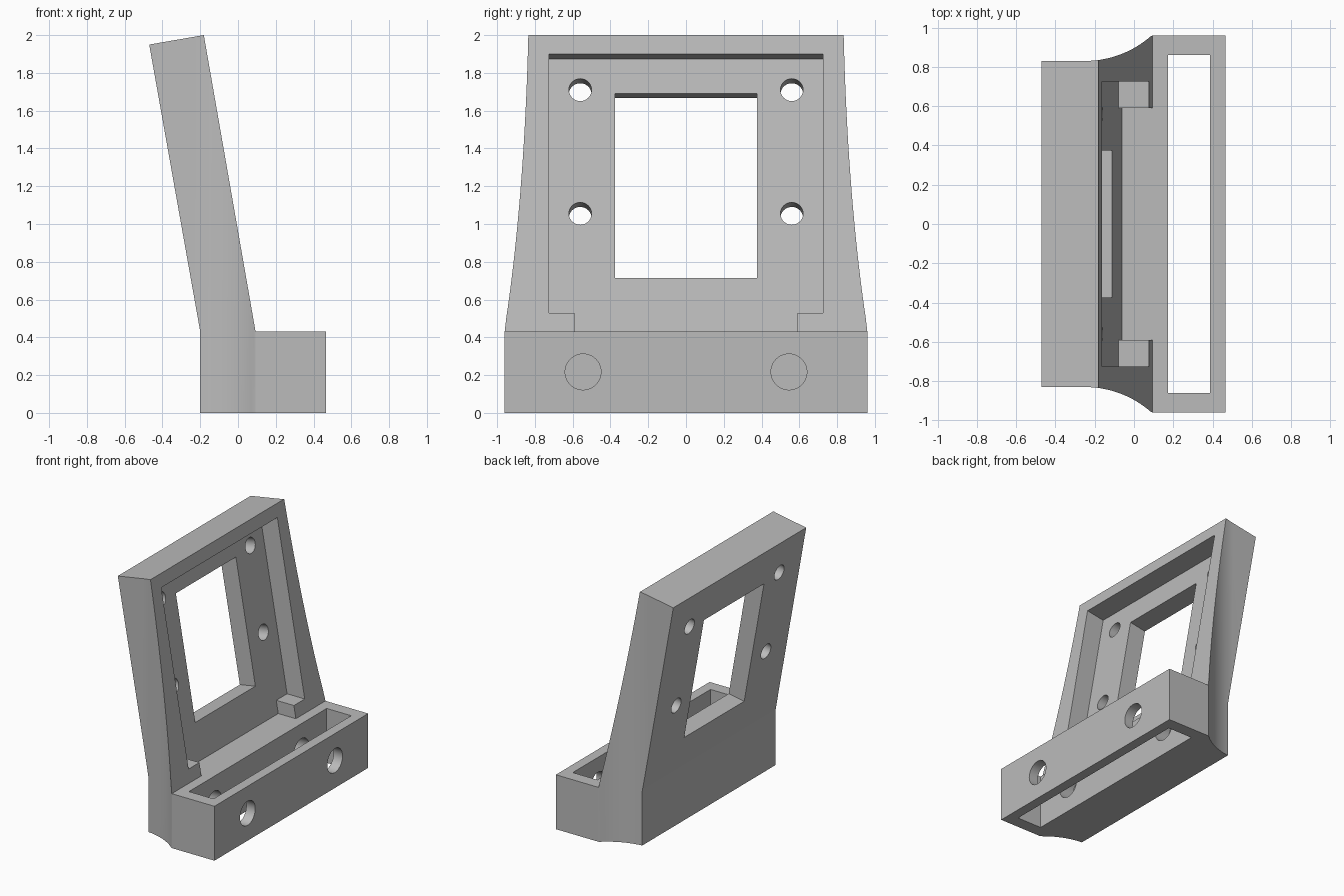
import bpy, bmesh, math
from mathutils import Matrix, Vector

if "Cube" in bpy.data.objects:
    bpy.data.objects.remove(bpy.data.objects["Cube"], do_unlink=True)

grey = bpy.data.materials.new("plain grey")
grey.use_nodes = True
COLOUR = (0.5, 0.5, 0.5, 1)
grey.diffuse_color = COLOUR
grey.node_tree.nodes["Principled BSDF"].inputs["Base Color"].default_value = COLOUR

LEAN = math.radians(9.9)
T = math.tan(LEAN)
SHELF = 0.43            # height of the base block
FRONT = 0.093           # x of the panel front at the shelf
BACK = -0.2
DEPTH = 0.154           # recess depth measured along x


def front_x(z):
    return FRONT - (z - SHELF) * T


def finish(bm, name):
    bmesh.ops.recalc_face_normals(bm, faces=bm.faces)
    mesh = bpy.data.meshes.new(name)
    bm.to_mesh(mesh)
    bm.free()
    mesh.materials.append(grey)
    ob = bpy.data.objects.new(name, mesh)
    bpy.context.collection.objects.link(ob)
    return ob


def prism(name, points, direction):
    """Extrude a closed outline of 3D points along a direction."""
    bm = bmesh.new()
    face = bm.faces.new([bm.verts.new(p) for p in points])
    new = bmesh.ops.extrude_face_region(bm, geom=[face])["geom"]
    verts = [v for v in new if isinstance(v, bmesh.types.BMVert)]
    bmesh.ops.translate(bm, verts=verts, vec=direction)
    return finish(bm, name)


def side_prism(name, xz, y0, y1):
    return prism(name, [(x, y0, z) for x, z in xz], (0, y1 - y0, 0))


def rod(name, centre, radius, length, tilt=0):
    """Cylinder along x, optionally tilted square to the panel."""
    bm = bmesh.new()
    turn = Matrix.Rotation(math.pi / 2 - tilt, 4, 'Y')
    bmesh.ops.create_cone(bm, cap_ends=True, segments=48, radius1=radius,
                          radius2=radius, depth=length,
                          matrix=Matrix.Translation(centre) @ turn)
    return finish(bm, name)


def combine(ob, cutter, operation='DIFFERENCE'):
    mod = ob.modifiers.new("cut", 'BOOLEAN')
    mod.operation, mod.solver, mod.object = operation, 'EXACT', cutter
    bpy.context.view_layer.objects.active = ob
    bpy.ops.object.modifier_apply(modifier=mod.name)
    bpy.data.objects.remove(cutter, do_unlink=True)


# Side profile: block base and leaning panel
body = side_prism("leaning_frame", [
    (BACK, 0), (0.466, 0), (0.466, SHELF), (FRONT, SHELF),
    (front_x(2), 2), (-0.47, 1.95), (BACK, SHELF)], -1.1, 1.1)

# Plan outline: concave flared flanks
R, ARC_X, NARROW, WIDE = 0.51, -0.25, 0.83, 0.96
end = math.asin((FRONT - ARC_X) / R)
flank = [(-0.6, NARROW)]
for i in range(25):
    a = end * i / 24
    flank.append((ARC_X + R * math.sin(a), NARROW + R * (1 - math.cos(a))))
flank[-1] = (FRONT, WIDE)
flank.append((0.6, WIDE))
outline = flank + [(x, -y) for x, y in reversed(flank)]
combine(body, prism("plan", [(x, y, -0.1) for x, y in outline], (0, 0, 2.3)),
        'INTERSECT')

# Slot through the base block
slot = [(0.173, -0.1), (0.388, -0.1), (0.388, 0.6), (0.173, 0.6)]
combine(body, side_prism("slot", slot, -0.86, 0.86))

# Recess in the front of the panel
out = Vector((math.cos(LEAN), math.sin(LEAN)))
top = Vector((front_x(1.9), 1.9))
recess = [(FRONT - DEPTH, SHELF), tuple(top - out * DEPTH * math.cos(LEAN)),
          tuple(top + out * 0.1), (FRONT + 0.04, SHELF)]
combine(body, side_prism("recess", recess, -0.725, 0.725))

# Window through the panel, square to its face
window = []
for z, s in ((0.715, -0.3), (0.715, 0.1), (1.69, 0.1), (1.69, -0.3)):
    window.append(tuple(Vector((front_x(z) - DEPTH, z)) + out * s))
combine(body, side_prism("window", window, -0.375, 0.375))

# Screw holes and blind base holes on both sides
for side in (-1, 1):
    for z in (1.71, 1.055):
        combine(body, rod("screw", (front_x(z) - DEPTH, side * 0.56, z),
                          0.06, 0.5, LEAN))
    combine(body, rod("base_hole", (0.3, side * 0.545, 0.217), 0.095, 0.5))

# Small stops in the lower corners of the recess
stop = [(front_x(z) - d, z) for z, d in
        ((SHELF, 0), (0.53, 0), (0.53, DEPTH + 0.01), (SHELF, DEPTH + 0.01))]
for side, name in ((1, "left_stop"), (-1, "right_stop")):
    side_prism(name, stop, side * 0.59, side * 0.73)

# Round surfaces smooth, edges sharp
bpy.ops.object.select_all(action='DESELECT')
body.select_set(True)
bpy.context.view_layer.objects.active = body
bpy.ops.object.shade_smooth_by_angle(angle=math.radians(20))
